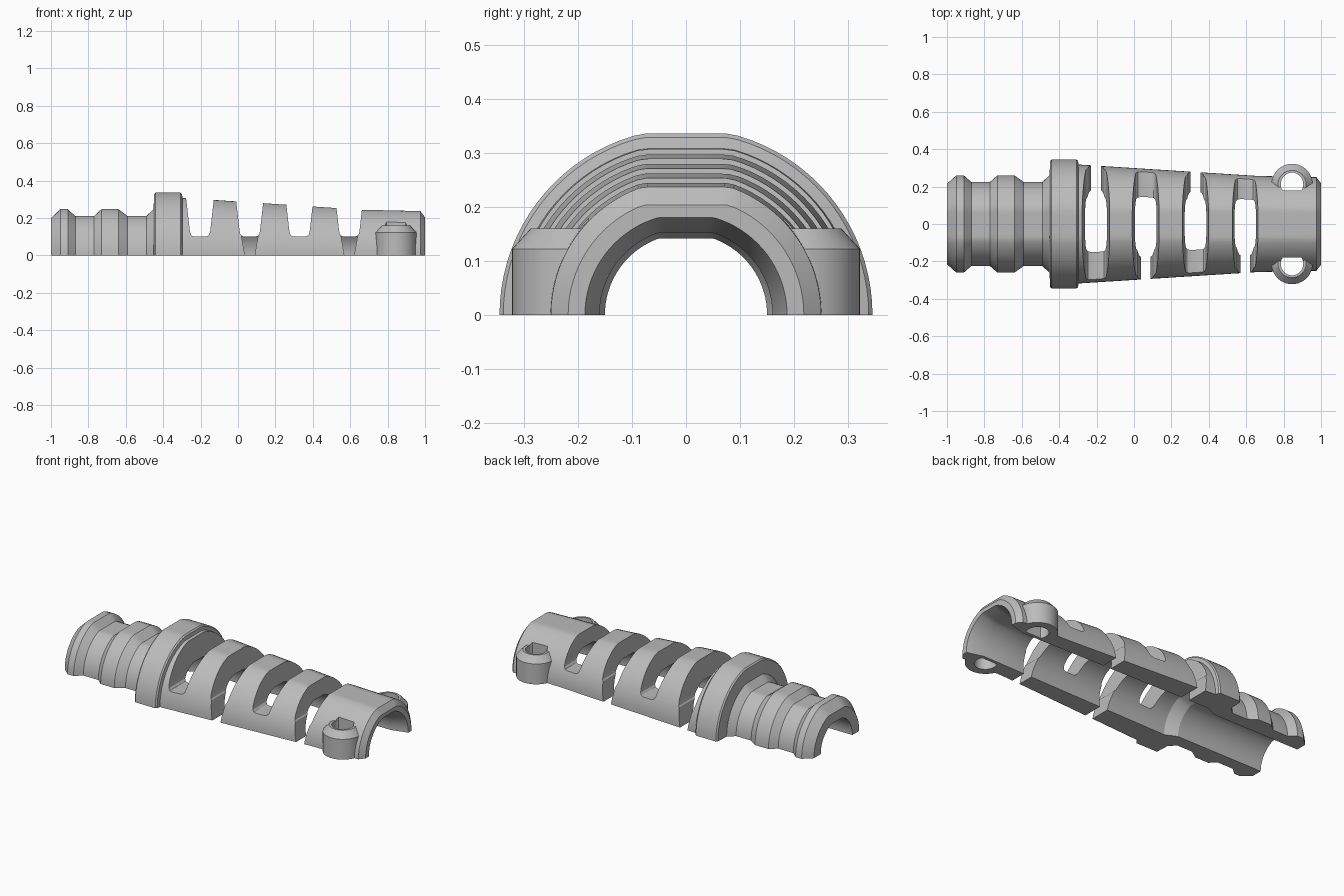
import bpy, bmesh
from math import sin, cos, pi, sqrt

if "Cube" in bpy.data.objects:
    bpy.data.objects.remove(bpy.data.objects["Cube"])

grey = bpy.data.materials.new("matte_grey")
grey.use_nodes = True
grey.diffuse_color = (0.5, 0.5, 0.5, 1)
grey.node_tree.nodes["Principled BSDF"].inputs["Base Color"].default_value = (0.5, 0.5, 0.5, 1)


def loft(name, rings):
    """Skin a list of equal-length closed rings and cap both ends."""
    bm = bmesh.new()
    loops = [[bm.verts.new(p) for p in ring] for ring in rings]
    n = len(loops[0])
    for a, b in zip(loops, loops[1:]):
        for i in range(n):
            j = (i + 1) % n
            bm.faces.new((a[i], a[j], b[j], b[i]))
    bm.faces.new(loops[0])
    bm.faces.new(loops[-1])
    bmesh.ops.recalc_face_normals(bm, faces=bm.faces)
    mesh = bpy.data.meshes.new(name)
    bm.to_mesh(mesh)
    bm.free()
    mesh.materials.append(grey)
    obj = bpy.data.objects.new(name, mesh)
    bpy.context.collection.objects.link(obj)
    return obj


def half_round(name, profile, flat, drop=0, steps=44):
    """Half revolution about x with a flattened crown of half width flat."""
    rings = []
    for x, r in profile:
        top = sqrt(r * r - flat * flat)
        ring = [(x, r * cos(pi * i / steps), min(r * sin(pi * i / steps), top))
                for i in range(steps + 1)]
        if drop:
            ring += [(x, -r, -drop), (x, r, -drop)]
        rings.append(ring)
    return loft(name, rings)


def prism(name, outline, x, y0, y1):
    """Symmetric xz outline of (half width, z), extruded along y."""
    pts = [(x + w, z) for w, z in outline] + [(x - w, z) for w, z in reversed(outline)]
    return loft(name, [[(px, y, z) for px, z in pts] for y in (y0, y1)])


def combine(target, tool, operation):
    tool.hide_render = True
    mod = target.modifiers.new("cut", "BOOLEAN")
    mod.operation, mod.solver, mod.object = operation, "EXACT", tool
    bpy.context.view_layer.objects.active = target
    bpy.ops.object.modifier_apply(modifier=mod.name)
    bpy.data.objects.remove(tool)


# Outer shell: ribbed grip, collar, tapered sleeve
shell = half_round("sleeve_half", [
    (-1, .215), (-.95, .26), (-.91, .26), (-.87, .225), (-.77, .225),
    (-.73, .26), (-.64, .26), (-.59, .225), (-.49, .225), (-.452, .26),
    (-.448, .338), (-.44, .345), (-.308, .345), (-.3, .338), (-.296, .318),
    (.66, .257), (.975, .25), (1, .218)], .08)

# Screw bosses on both sides of the narrow end
BOSS_X, BOSS_Y = .845, .212
for side in (1, -1):
    rings = [[(BOSS_X + r * cos(pi * i / 20), side * BOSS_Y + r * sin(pi * i / 20), z)
              for i in range(40)] for r, z in ((.11, 0), (.11, .122), (.075, .16))]
    combine(shell, loft("screw_boss", rings), "UNION")

# Cable bore
combine(shell, half_round("bore_cutter", [
    (-1.05, .15), (-.43, .15), (-.36, .182), (.64, .165), (.9, .16),
    (1, .187), (1.05, .2)], .05, .05), "DIFFERENCE")

# Screw holes, flattened where they meet the shell
for side in (1, -1):
    rings = [[(BOSS_X + .06 * cos(pi * i / 16),
               side * max(.18, BOSS_Y + .063 * sin(pi * i / 16)), z)
              for i in range(32) if BOSS_Y + .063 * sin(pi * i / 16) > .165]
             for z in (-.05, .4)]
    combine(shell, loft("hole_cutter", rings), "DIFFERENCE")

# Flex slots, open to the bottom edge on alternating sides
SLOT = [(.028, .1), (.042, .104), (.051, .115), (.055, .135), (.085, .4)]
GAP = [(.024, -.05), (.026, 0), (.046, .112)]
for k in range(4):
    x = -.203 + k * .266
    combine(shell, prism("slot_cutter", SLOT, x, -.5, .5), "DIFFERENCE")
    side = 1 if k % 2 == 0 else -1
    combine(shell, prism("gap_cutter", GAP, x, side * .05, side * .5), "DIFFERENCE")

bpy.ops.object.select_all(action="DESELECT")
shell.select_set(True)
bpy.context.view_layer.objects.active = shell
bpy.ops.object.shade_smooth_by_angle(angle=.42)
